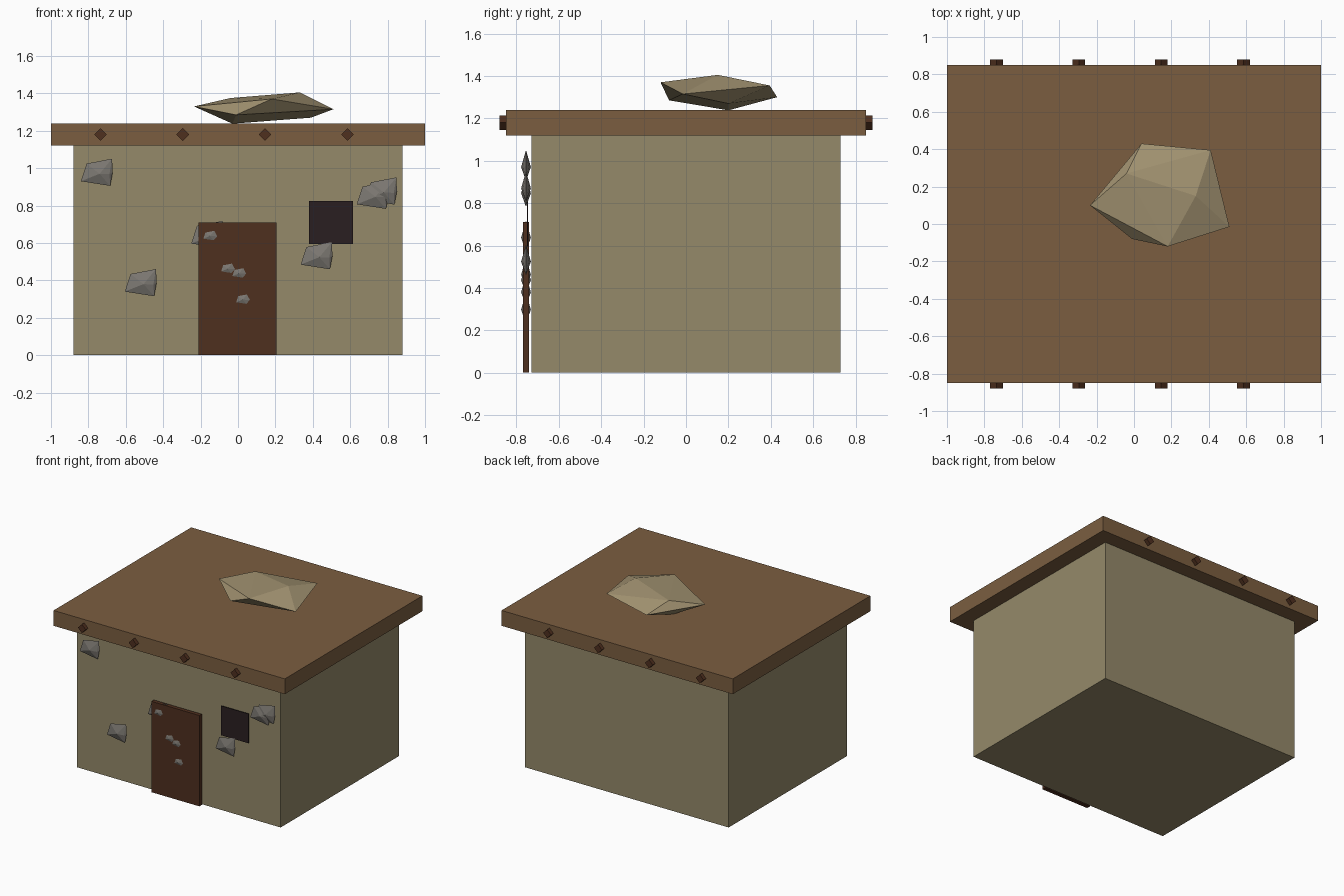
import bpy, bmesh, math
from mathutils import Matrix, Vector

cube = bpy.data.objects.get("Cube")
if cube:
    bpy.data.objects.remove(cube, do_unlink=True)


def material(name, srgb):
    colour = [(c / 255) ** 2.2 for c in srgb] + [1]
    m = bpy.data.materials.new(name)
    m.use_nodes = True
    m.diffuse_color = colour
    m.node_tree.nodes["Principled BSDF"].inputs["Base Color"].default_value = colour
    return m


clay = material("clay", (147, 136, 105))
roof_wood = material("roof wood", (122, 94, 66))
dark_wood = material("dark wood", (80, 51, 36))
shadow = material("window dark", (46, 36, 38))
grey = material("grey stone", (122, 118, 112))
tan = material("tan rock", (157, 142, 110))


def finish(name, bm, mat):
    mesh = bpy.data.meshes.new(name)
    bm.to_mesh(mesh)
    bm.free()
    mesh.materials.append(mat)
    obj = bpy.data.objects.new(name, mesh)
    bpy.context.collection.objects.link(obj)
    return obj


def box(name, low, high, mat):
    low, high = Vector(low), Vector(high)
    bm = bmesh.new()
    bmesh.ops.create_cube(bm, size=1, matrix=Matrix.Translation((low + high) / 2)
                          @ Matrix.Diagonal((*(high - low), 1)))
    return finish(name, bm, mat)


def hull(name, points, mat):
    bm = bmesh.new()
    for p in points:
        bm.verts.new(p)
    out = bmesh.ops.convex_hull(bm, input=bm.verts)
    loose = [v for v in out["geom_interior"] if isinstance(v, bmesh.types.BMVert)]
    bmesh.ops.delete(bm, geom=loose, context="VERTS")
    bmesh.ops.recalc_face_normals(bm, faces=bm.faces)
    return finish(name, bm, mat)


# House body, roof slab, door and window
box("walls", (-.88, -.73, 0), (.88, .73, 1.12), clay)
box("roof", (-1, -.85, 1.12), (1, .85, 1.24), roof_wood)
box("door", (-.21, -.77, 0), (.205, -.74, .71), dark_wood)
box("window", (.38, -.75, .595), (.615, -.745, .825), shadow)

# Square beams turned on edge, with ends showing past the roof
for i in range(4):
    beam = box("roof_beam", (-.024, -.88, -.024), (.024, .88, .024), dark_wood)
    beam.rotation_euler.y = math.pi / 4
    beam.location = (-.735 + .44 * i, 0, 1.18)

# Faceted stones set against the front, some poking through the door
outline = [(-.5, -.33), (-.32, .32), (.48, .5), (.5, 0), (.42, -.5)]
stone = [(.17 * u, 0, .145 * w) for u, w in outline]
stone += [(.015, s * .023, -.008) for s in (-1, 1)]
stone += [(.068, s * .012, -.01) for s in (-1, 1)]
for x, z in [(-.755, .978), (-.52, .388), (.42, .532), (.72, .855), (.765, .878),
             (-.165, .645), (-.07, .47), (-.01, .445), (.01, .305)]:
    hull("wall_stone", stone, grey).location = (x, -.755, z)

# Large flat rock on the roof
hull("roof_rock", [(-.235, .10, 1.33), (-.04, .27, 1.375), (.04, .43, 1.30),
                   (.41, .395, 1.355), (.51, -.015, 1.315), (.18, -.12, 1.37),
                   (-.01, -.08, 1.285), (.33, .15, 1.405), (-.03, .2, 1.238),
                   (.39, .2, 1.27)], tan)
